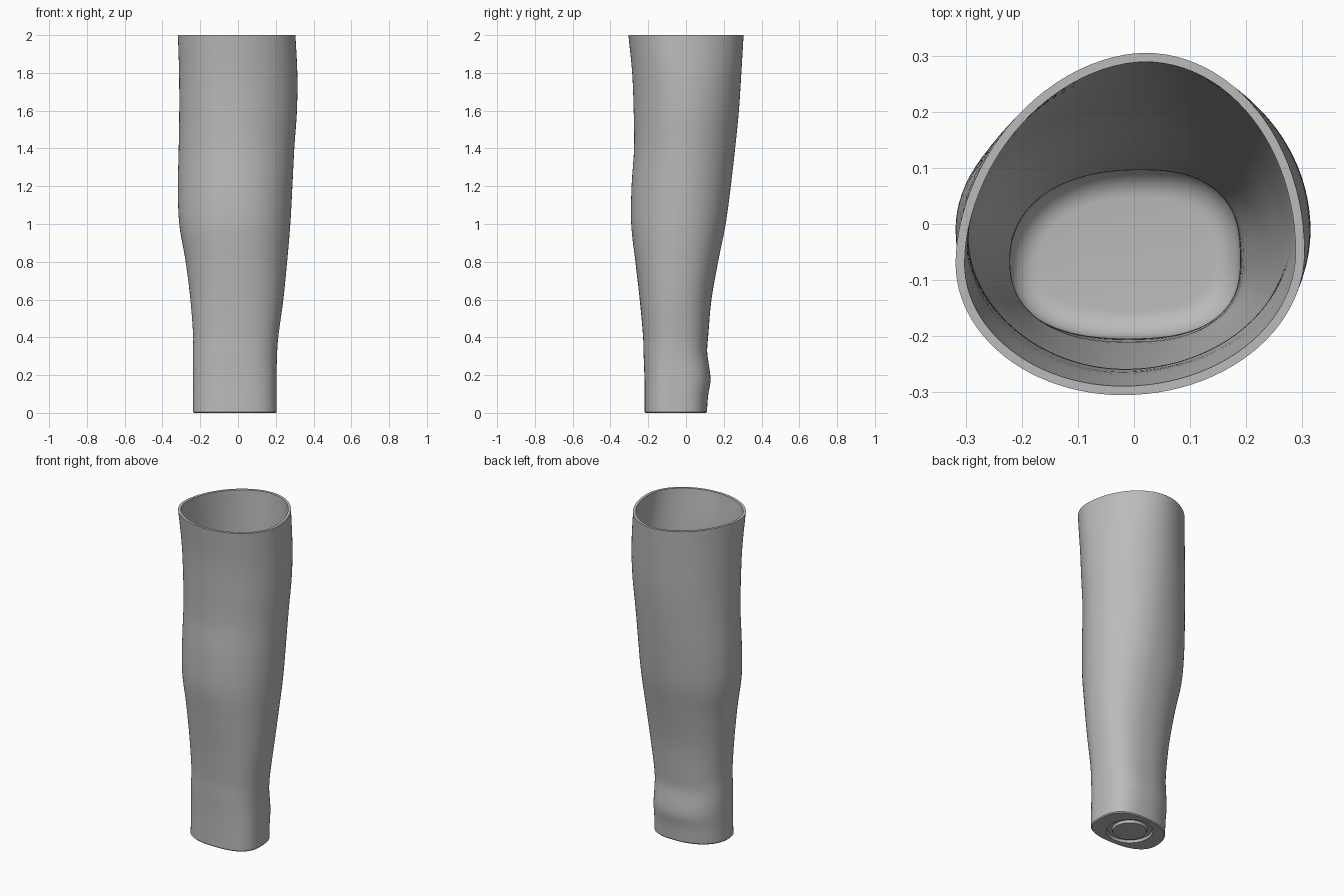
import bpy, bmesh
from math import sin, cos, pi

cube = bpy.data.objects.get("Cube")
if cube:
    bpy.data.objects.remove(cube)

SIDES = 96
WALL = 0.016
# Height, then the right, left, front and back limits of the outer wall
LIMITS = [
    (0.0, -.238, .205, -.22, .11), (0.1, -.238, .205, -.22, .118),
    (.17, -.238, .205, -.22, .13), (.25, -.239, .205, -.222, .122),
    (.32, -.239, .207, -.225, .112), (.4, -.237, .213, -.227, .117),
    (.6, -.252, .24, -.245, .135), (.8, -.277, .26, -.268, .17),
    (1.0, -.311, .277, -.29, .21), (1.2, -.318, .288, -.288, .237),
    (1.4, -.314, .298, -.275, .26), (1.6, -.311, .312, -.277, .28),
    (1.8, -.312, .314, -.285, .293), (2.0, -.318, .304, -.305, .305)]
# Height, then where the widest points sit: x of back, x of front, y of left, y of right
CENTRES = [(0, .01, -.01, -.07, -.08), (.5, .01, -.01, -.06, -.06),
           (1.2, .02, -.01, -.02, -.01), (1.7, .02, -.02, -.01, -.03),
           (2.0, .02, -.02, -.05, -.07)]
# Height, then corner fullness: back left, back right, front right, front left
CORNERS = [(0, 2.8, 2.2, 2.4, 2.6), (.4, 2.5, 2.2, 2.3, 2.4),
           (1.2, 2.0, 2.0, 2.0, 2.0), (2.0, 2.0, 1.85, 2.0, 2.0)]


def sample(table, z):
    """Smooth interpolation of a table row at height z."""
    i = max(k for k in range(len(table) - 1) if table[k][0] <= z or k == 0)
    a, b = table[i], table[i + 1]
    before, after = table[max(i - 1, 0)], table[min(i + 2, len(table) - 1)]
    h = b[0] - a[0]
    t = min(max((z - a[0]) / h, 0), 1)
    row = []
    for c in range(1, len(a)):
        ma = (b[c] - before[c]) / (b[0] - before[0]) * h
        mb = (after[c] - a[c]) / (after[0] - a[0]) * h
        row.append((2*t**3 - 3*t*t + 1) * a[c] + (t**3 - 2*t*t + t) * ma
                   + (3*t*t - 2*t**3) * b[c] + (t**3 - t*t) * mb)
    return row


def section(z, inset=0.0, at=None):
    """Closed outline of the leg at height z, moved inwards by inset."""
    x0, x1, y0, y1 = sample(LIMITS, z)
    back_x, front_x, left_y, right_y = sample(CENTRES, z)
    power = sample(CORNERS, z)
    points = []
    for k in range(SIDES):
        a = 2 * pi * k / SIDES
        c, s = cos(a), sin(a)
        p = power[k * 4 // SIDES]
        u, v = abs(c) ** (2 / p), abs(s) ** (2 / p)
        # blend the middle so that opposite quarters meet without a step
        mx = back_x if s >= 0 else front_x
        my = left_y if c >= 0 else right_y
        x = mx + (x1 - inset - mx if c >= 0 else x0 + inset - mx) * u
        y = my + (y1 - inset - my if s >= 0 else y0 + inset - my) * v
        points.append((x, y, z if at is None else at))
    return points


def circle(radius, z):
    return [(-.015 + radius * cos(2 * pi * k / SIDES),
             -.055 + radius * sin(2 * pi * k / SIDES), z) for k in range(SIDES)]


# Underside with its round groove, outer wall, rim, inner wall, floor
rings = [circle(r, z) for r, z in
         [(.095, 0), (.1, .015), (.125, .015), (.13, 0)]]
rings += [section(0, .005, 0), section(.006)]
STEPS = 64
rings += [section(.02 + 1.98 * k / STEPS) for k in range(STEPS + 1)]
rings += [section(.08 + 1.92 * k / STEPS, WALL) for k in range(STEPS, -1, -1)]
FILLET = .05
for k in range(1, 9):
    a = k * pi / 16
    rings.append(section(.08 - FILLET * sin(a), WALL + FILLET * (1 - cos(a))))

bm = bmesh.new()
loops = [[bm.verts.new(p) for p in ring] for ring in rings]
for low, high in zip(loops, loops[1:]):
    for k in range(SIDES):
        n = (k + 1) % SIDES
        bm.faces.new((low[k], low[n], high[n], high[k]))
bm.faces.new(loops[0][::-1])
bm.faces.new(loops[-1])
bmesh.ops.recalc_face_normals(bm, faces=bm.faces)
mesh = bpy.data.meshes.new("leg_shell")
bm.to_mesh(mesh)
bm.free()

# One plain grey
grey = bpy.data.materials.new("plain_grey")
grey.use_nodes = True
colour = (.5, .5, .5, 1)
grey.diffuse_color = colour
grey.node_tree.nodes["Principled BSDF"].inputs["Base Color"].default_value = colour
mesh.materials.append(grey)

shell = bpy.data.objects.new("leg_shell", mesh)
bpy.context.collection.objects.link(shell)
bpy.ops.object.select_all(action='DESELECT')
shell.select_set(True)
bpy.context.view_layer.objects.active = shell
bpy.ops.object.shade_smooth_by_angle(angle=0.6)
